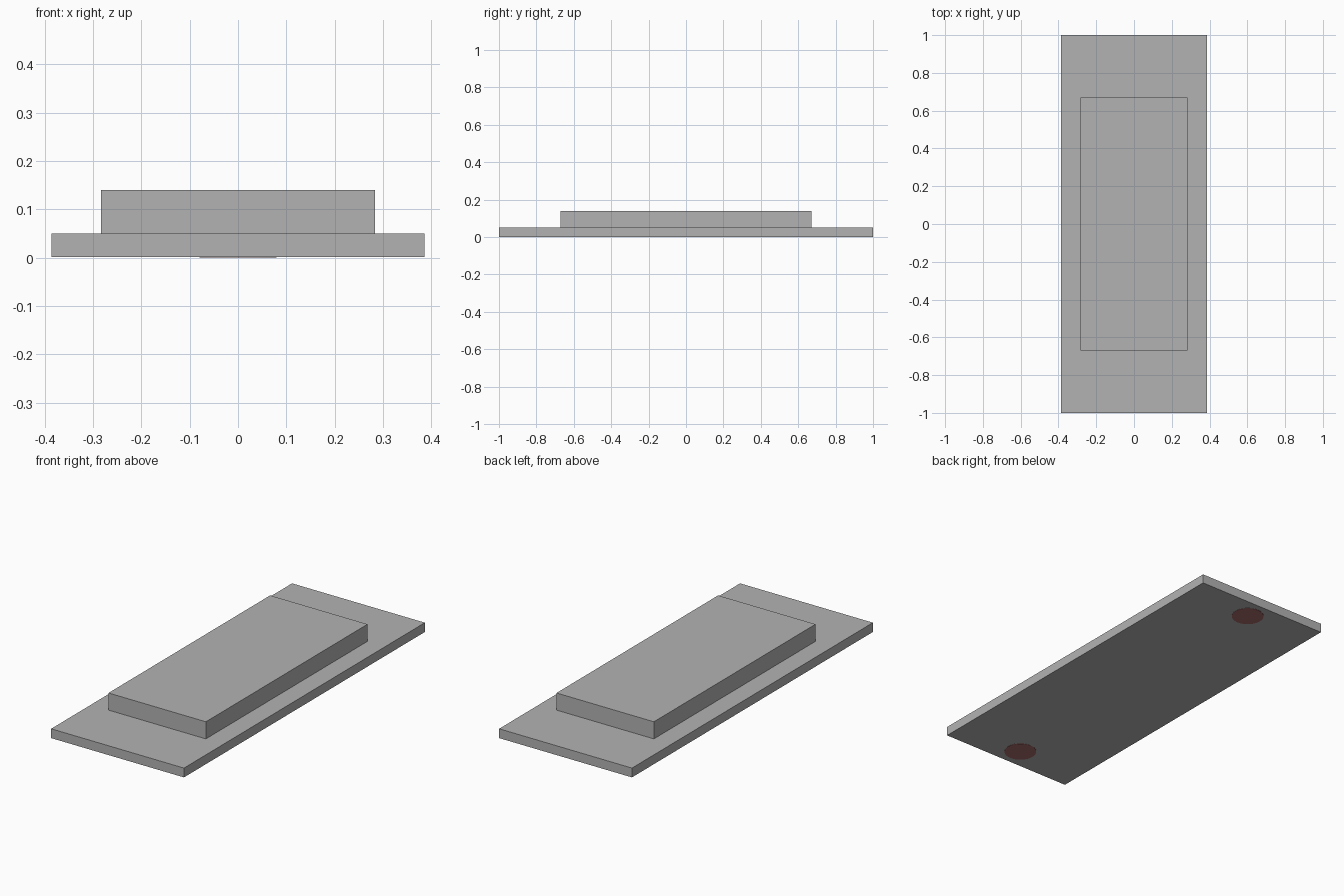
import bpy

if "Cube" in bpy.data.objects:
    bpy.data.objects.remove(bpy.data.objects["Cube"])


def make_material(name, rgb):
    mat = bpy.data.materials.new(name)
    mat.diffuse_color = (*rgb, 1.0)
    mat.use_nodes = True
    mat.node_tree.nodes["Principled BSDF"].inputs["Base Color"].default_value = mat.diffuse_color
    return mat


grey = make_material("grey", (0.45, 0.45, 0.455))
red = make_material("dull red", (0.40, 0.145, 0.145))


def box(name, width, depth, z0, z1, mat):
    bpy.ops.mesh.primitive_cube_add(size=1, location=(0, 0, (z0 + z1) / 2))
    obj = bpy.context.object
    obj.name = name
    obj.scale = (width, depth, z1 - z0)
    bpy.ops.object.transform_apply(location=False, rotation=False, scale=True)
    obj.data.materials.append(mat)
    return obj


# Wide base plate with a raised block on top
box("base_plate", 0.772, 2.0, 0.001, 0.05, grey)
box("raised_block", 0.566, 1.342, 0.05, 0.14, grey)

# Round marks under both ends of the base
for label, side in (("front", -1), ("back", 1)):
    bpy.ops.mesh.primitive_cylinder_add(
        vertices=32, radius=0.08, depth=0.002, location=(0, side * 0.888, 0.001))
    disc = bpy.context.object
    disc.name = label + "_underside_disc"
    disc.data.materials.append(red)
